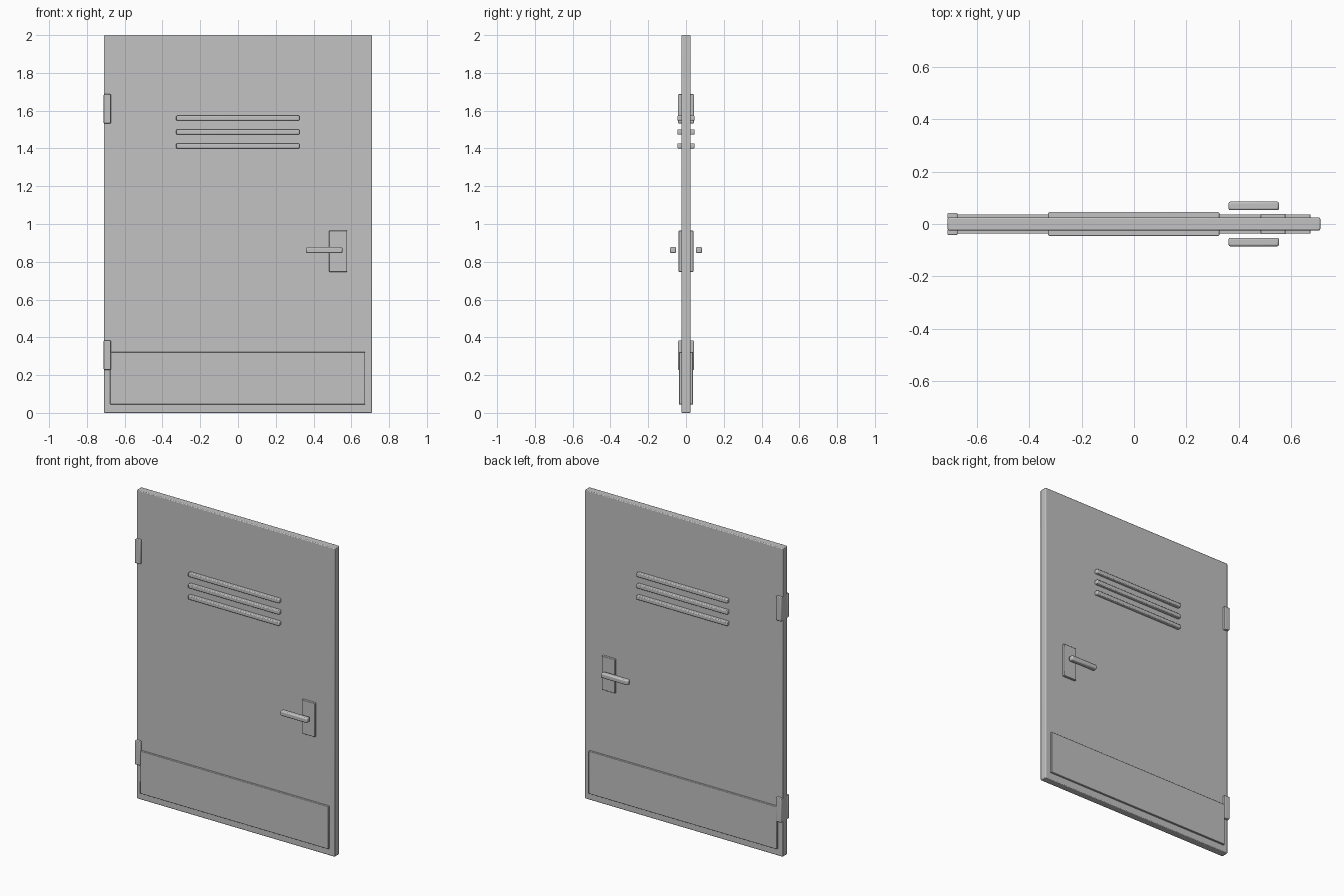
import bpy

default = bpy.data.objects.get("Cube")
if default:
    bpy.data.objects.remove(default, do_unlink=True)

grey = bpy.data.materials.new("plain grey")
grey.use_nodes = True
colour = (0.54, 0.54, 0.54, 1)
grey.diffuse_color = colour
grey.node_tree.nodes["Principled BSDF"].inputs["Base Color"].default_value = colour


def box(name, x, y, z, bevel):
    """Rounded-edge box from (min, max) ranges on each axis."""
    ranges = (x, y, z)
    bpy.ops.mesh.primitive_cube_add(size=1, location=[(a + b) / 2 for a, b in ranges])
    ob = bpy.context.object
    ob.name = name
    ob.scale = [b - a for a, b in ranges]
    bpy.ops.object.transform_apply(location=False, rotation=False, scale=True)
    ob.data.materials.append(grey)
    mod = ob.modifiers.new("soft edges", "BEVEL")
    mod.width = bevel
    mod.segments = 2
    bpy.ops.object.shade_smooth_by_angle()
    return ob


# Door slab
box("door_panel", (-0.71, 0.71), (-0.0245, 0.0245), (0, 2), 0.005)

# Matching fittings on the front and the back
for side, sign in (("front", -1), ("back", 1)):
    def depth(inner, outer):
        return tuple(sorted((sign * inner, sign * outer)))

    # Kick plate
    box(side + "_kick_plate", (-0.677, 0.673), depth(0.02, 0.037), (0.045, 0.322), 0.003)

    # Hinges
    for level, z in (("lower", 0.228), ("upper", 1.532)):
        box(f"{side}_{level}_hinge", (-0.711, -0.673), depth(0.02, 0.042), (z, z + 0.155), 0.004)

    # Vent slats
    for i in range(3):
        z = 1.4 + 0.0735 * i
        box(f"{side}_vent_slat_{i + 1}", (-0.327, 0.325), depth(0.02, 0.046), (z, z + 0.027), 0.005)

    # Lock plate and lever handle
    box(side + "_lock_plate", (0.483, 0.578), depth(0.02, 0.039), (0.746, 0.965), 0.003)
    box(side + "_handle", (0.36, 0.553), depth(0.0525, 0.085), (0.846, 0.878), 0.007)
